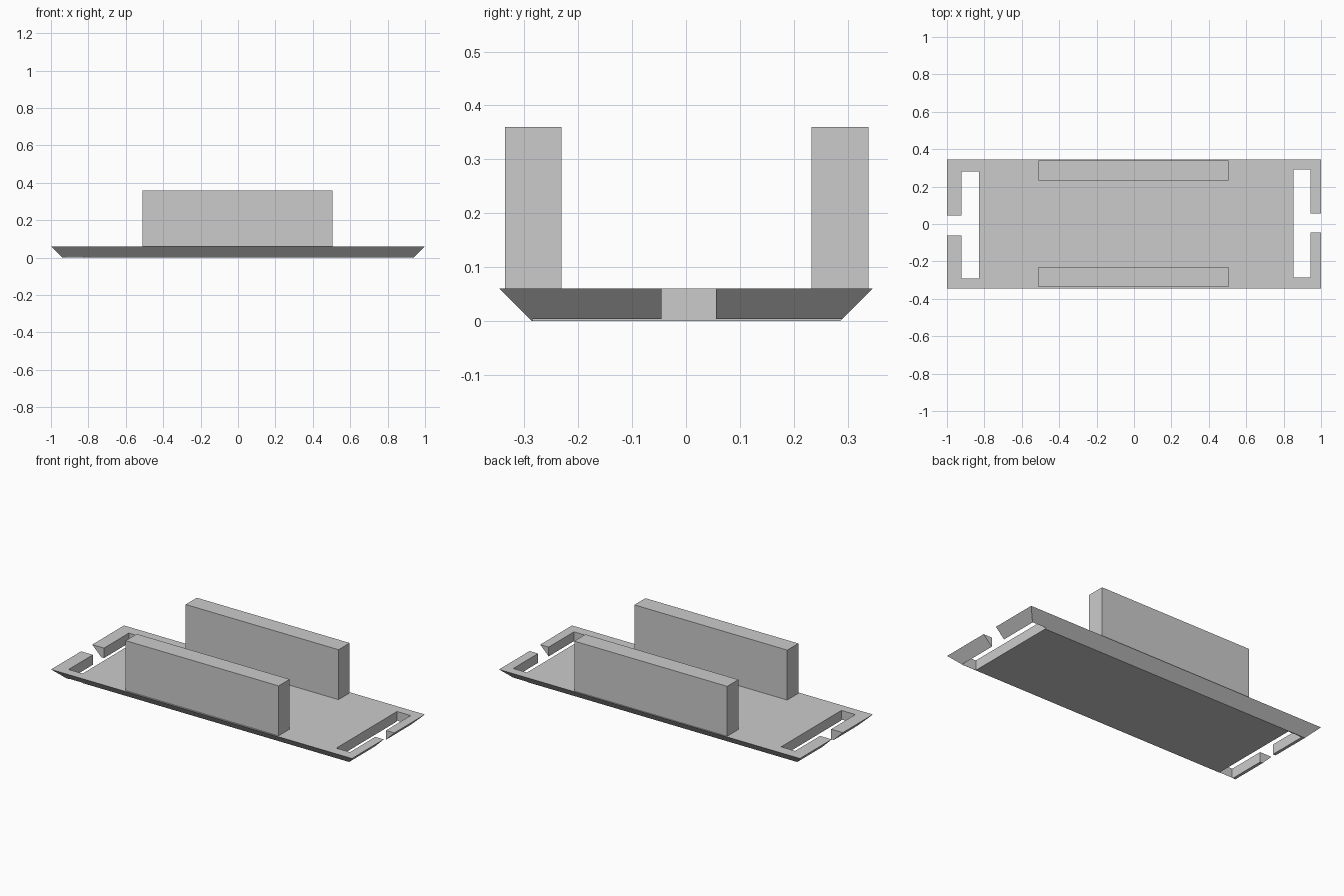
import bpy, bmesh

cube = bpy.data.objects.get("Cube")
if cube:
    bpy.data.objects.remove(cube, do_unlink=True)

grey = bpy.data.materials.new("plain_grey")
grey.use_nodes = True
grey.diffuse_color = (0.6, 0.6, 0.6, 1)
grey.node_tree.nodes["Principled BSDF"].inputs["Base Color"].default_value = (0.6, 0.6, 0.6, 1)

PLATE_H, WALL_TOP = 0.06, 0.36


def prism(name, outline, z0, z1, bottom_outline=None):
    """Closed solid between a bottom and a top outline."""
    bm = bmesh.new()
    low = [bm.verts.new((x, y, z0)) for x, y in (bottom_outline or outline)]
    high = [bm.verts.new((x, y, z1)) for x, y in outline]
    bm.faces.new(low[::-1])
    bm.faces.new(high)
    for i in range(len(low)):
        j = (i + 1) % len(low)
        bm.faces.new((low[i], low[j], high[j], high[i]))
    bmesh.ops.recalc_face_normals(bm, faces=bm.faces)
    mesh = bpy.data.meshes.new(name)
    bm.to_mesh(mesh)
    bm.free()
    mesh.materials.append(grey)
    obj = bpy.data.objects.new(name, mesh)
    bpy.context.collection.objects.link(obj)
    return obj


def rect(x0, x1, y0, y1):
    return [(x0, y0), (x1, y0), (x1, y1), (x0, y1)]


def t_slot(side, inner, outer, y0, y1, gap0, gap1):
    """Cross slot with a gap leading out through the end of the plate."""
    end = 1.1
    pts = [(inner, y0), (outer, y0), (outer, gap0), (end, gap0),
           (end, gap1), (outer, gap1), (outer, y1), (inner, y1)]
    return [(side * x, y) for x, y in pts]


# Base plate with sides tapering in towards the bottom
plate = prism("base_plate", rect(-1, 1, -0.346, 0.346), 0, PLATE_H,
              rect(-0.94, 0.94, -0.286, 0.286))

# Strap slots cut through both ends
slots = {
    "left_slot_cutter": t_slot(1, 0.853, 0.944, -0.285, 0.291, -0.045, 0.056),
    "right_slot_cutter": t_slot(-1, 0.829, 0.922, -0.291, 0.281, -0.061, 0.045),
}
for name, outline in slots.items():
    cutter = prism(name, outline, -0.1, 0.2)
    cutter.hide_render = True
    mod = plate.modifiers.new(name, "BOOLEAN")
    mod.operation = "DIFFERENCE"
    mod.solver = "EXACT"
    mod.object = cutter
    bpy.context.view_layer.objects.active = plate
    bpy.ops.object.modifier_apply(modifier=mod.name)
    bpy.data.objects.remove(cutter, do_unlink=True)

# Upright walls along the long edges
prism("front_wall", rect(-0.511, 0.505, -0.336, -0.231), PLATE_H, WALL_TOP)
prism("back_wall", rect(-0.511, 0.505, 0.233, 0.339), PLATE_H, WALL_TOP)
